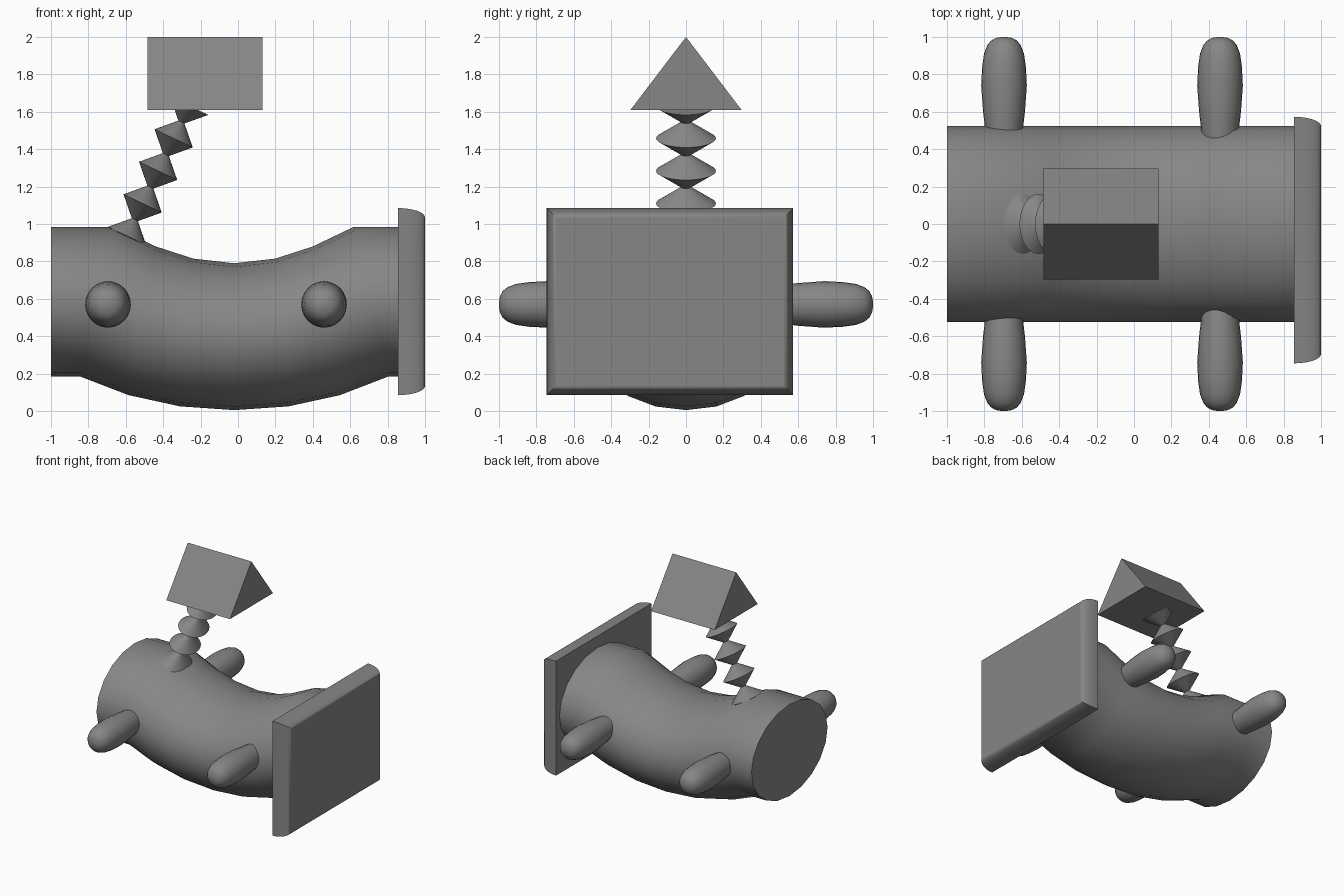
import bpy, bmesh
from math import sin, cos, pi, radians
from mathutils import Vector

cube = bpy.data.objects.get("Cube")
if cube:
    bpy.data.objects.remove(cube, do_unlink=True)

# One grey for the whole model
GREY = (0.24, 0.24, 0.24, 1)
grey = bpy.data.materials.new("plain grey")
grey.use_nodes = True
grey.diffuse_color = GREY
grey.node_tree.nodes["Principled BSDF"].inputs["Base Color"].default_value = GREY


def ellipse(center, u, v, n):
    """Ring of n points around center, with half axes u and v."""
    c, u, v = Vector(center), Vector(u), Vector(v)
    return [c + u * cos(2 * pi * i / n) + v * sin(2 * pi * i / n) for i in range(n)]


def loft(name, rings, smooth=True):
    """Skin a row of rings and close both ends with flat caps."""
    bm = bmesh.new()
    rows = [[bm.verts.new(p) for p in ring] for ring in rings]
    n = len(rows[0])
    for a, b in zip(rows, rows[1:]):
        for i in range(n):
            j = (i + 1) % n
            bm.faces.new((a[i], a[j], b[j], b[i]))
    bm.faces.new(rows[0])
    bm.faces.new(rows[-1])
    bmesh.ops.recalc_face_normals(bm, faces=bm.faces[:])
    mesh = bpy.data.meshes.new(name)
    bm.to_mesh(mesh)
    bm.free()
    obj = bpy.data.objects.new(name, mesh)
    bpy.context.collection.objects.link(obj)
    mesh.materials.append(grey)
    if smooth:
        bpy.ops.object.select_all(action="DESELECT")
        obj.select_set(True)
        bpy.context.view_layer.objects.active = obj
        bpy.ops.object.shade_smooth_by_angle(angle=radians(35))
        for cap in list(mesh.polygons)[-2:]:
            cap.use_smooth = False
    return obj


# Body: sagging oval tube, each ring given by its top and bottom point
MID = -0.02
half = [((0, 0.79), (0, 0.005)), ((0.22, 0.815), (0.29, 0.025)),
        ((0.42, 0.88), (0.565, 0.085)), ((0.64, 0.985), (0.825, 0.185))]
spans = [((-s[0][0], s[0][1]), (-s[1][0], s[1][1])) for s in reversed(half[1:])] + half
spans = [((-0.98, 0.985), (-0.98, 0.185))] + spans + [((0.9, 0.985), (0.9, 0.185))]
rings = []
for top, bottom in spans:
    t = Vector((top[0] + MID, 0, top[1]))
    b = Vector((bottom[0] + MID, 0, bottom[1]))
    rings.append(ellipse((t + b) / 2, (t - b) / 2, (0, 0.525, 0), 20))
loft("body", rings)

# End plate: rectangle with its outer edges rounded over
rings = []
for i in range(9):
    a = i / 8 * pi / 2
    inset = 0.05 * (1 - cos(a))
    x, hy, hz = 0.855 + 0.145 * sin(a), 0.659 - inset, 0.5 - inset
    rings.append([Vector((x, -0.086 + sy * hy, 0.585 + sz * hz))
                  for sy, sz in ((-1, -1), (1, -1), (1, 1), (-1, 1))])
loft("end_plate", rings)

# Legs: four blunt round pegs sticking out sideways
peg = [(0.4, 0.09), (0.5, 0.1), (0.6, 0.112), (0.74, 0.122), (0.84, 0.117),
       (0.91, 0.107), (0.955, 0.09), (0.98, 0.07), (0.995, 0.042), (1, 0.012)]
for x, end in ((-0.695, "rear"), (0.46, "front")):
    for side, label in ((-1, "right"), (1, "left")):
        loft(f"{end}_{label}_leg",
             [ellipse((x, side * y, 0.57), (r, 0, 0), (0, 0, r * 1.02), 24) for y, r in peg])

# Neck: leaning bellows alternating wide and narrow oval rings
base, step = Vector((-0.593, 0, 0.936)), Vector((0.083, 0, 0.174))
across = Vector((0.902, 0, -0.431))
rings = []
for k in range(-1, 9):
    wide = k % 2 == 0
    rings.append(ellipse(base + step * (k / 2), across * (0.113 if wide else 0.018),
                         (0, 0.16 if wide else 0.026, 0), 32))
loft("bellows_neck", rings)

# Head: triangular prism lying along x
loft("prism_head",
     [[Vector((x, -0.297, 1.61)), Vector((x, 0.297, 1.61)), Vector((x, 0, 2))]
      for x in (-0.485, 0.13)], smooth=False)
